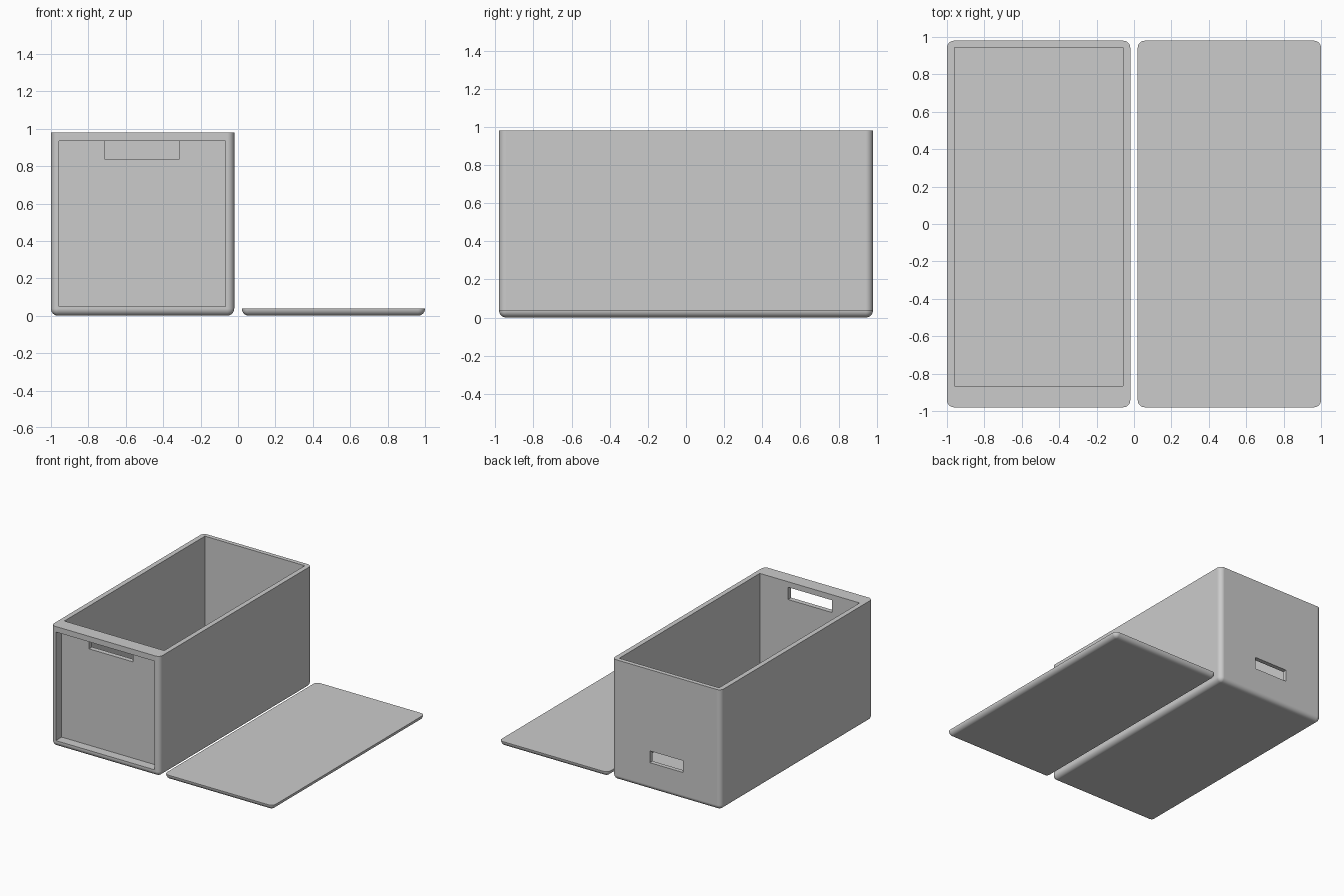
import bpy
import bmesh

old = bpy.data.objects.get("Cube")
if old:
    bpy.data.objects.remove(old, do_unlink=True)

# One plain grey for everything
grey = bpy.data.materials.new("plain grey")
grey.use_nodes = True
colour = (0.6, 0.6, 0.6, 1.0)
grey.diffuse_color = colour
grey.node_tree.nodes["Principled BSDF"].inputs["Base Color"].default_value = colour

RADIUS = 0.038


def block(name, low, high, rounded=False):
    """Box between two corners; rounding covers all edges but the top rim."""
    bm = bmesh.new()
    bmesh.ops.create_cube(bm, size=1)
    for v in bm.verts:
        v.co = [high[i] if v.co[i] > 0 else low[i] for i in range(3)]
    if rounded:
        edges = [e for e in bm.edges
                 if not all(v.co.z == max(low[2], high[2]) or abs(v.co.z - high[2]) < 1e-5
                            for v in e.verts)]
        bmesh.ops.bevel(bm, geom=edges, offset=RADIUS, segments=8, profile=0.5,
                        affect='EDGES', clamp_overlap=False)
    bmesh.ops.recalc_face_normals(bm, faces=bm.faces)
    mesh = bpy.data.meshes.new(name)
    bm.to_mesh(mesh)
    bm.free()
    mesh.materials.append(grey)
    obj = bpy.data.objects.new(name, mesh)
    bpy.context.collection.objects.link(obj)
    return obj


def activate(obj):
    bpy.ops.object.select_all(action='DESELECT')
    obj.select_set(True)
    bpy.context.view_layer.objects.active = obj


def cut(obj, low, high):
    cutter = block("cutter", low, high)
    cutter.hide_render = True
    mod = obj.modifiers.new("cut", 'BOOLEAN')
    mod.operation = 'DIFFERENCE'
    mod.solver = 'EXACT'
    mod.object = cutter
    activate(obj)
    bpy.ops.object.modifier_apply(modifier=mod.name)
    bpy.data.objects.remove(cutter, do_unlink=True)


def finish(obj):
    activate(obj)
    bpy.ops.object.shade_smooth_by_angle(angle=0.6)
    mod = obj.modifiers.new("clean shading", 'WEIGHTED_NORMAL')
    mod.keep_sharp = True


# Storage box: open top, framed front panel, handle slots front and back
box = block("storage_box", (-1, -0.98, 0), (-0.02, 0.98, 0.98), rounded=True)
cut(box, (-0.96, -0.865, 0.045), (-0.06, 0.945, 1.2))       # inside
cut(box, (-0.957, -1.2, 0.05), (-0.068, -0.905, 0.935))     # front recess
cut(box, (-0.71, -1.1, 0.835), (-0.315, -0.7, 0.935))       # front handle
cut(box, (-0.66, 0.8, 0.222), (-0.36, 1.2, 0.318))          # back slot
finish(box)

# Lid lying beside the box
lid = block("lid", (0.02, -0.98, 0), (1, 0.98, 0.04), rounded=True)
finish(lid)
